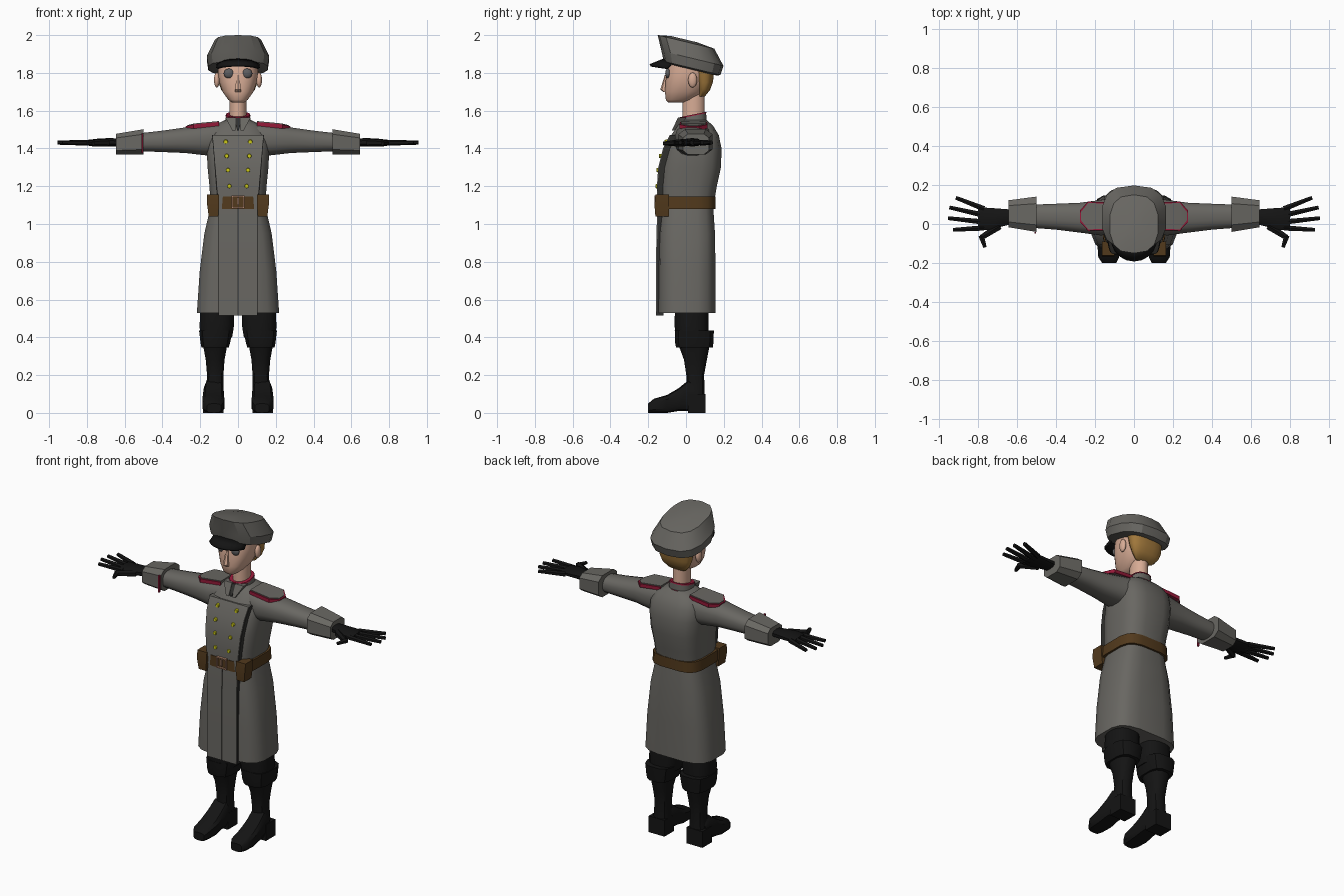
import bpy, bmesh, math
from mathutils import Vector

if "Cube" in bpy.data.objects:
    bpy.data.objects.remove(bpy.data.objects["Cube"])


def material(name, r, g, b):
    m = bpy.data.materials.new(name)
    m.diffuse_color = (r, g, b, 1)
    m.use_nodes = True
    m.node_tree.nodes["Principled BSDF"].inputs["Base Color"].default_value = (r, g, b, 1)
    return m


COAT = material("coat grey", .14, .135, .122)
SEAM = material("seam dark grey", .03, .03, .028)
BLACK = material("black leather", .007, .007, .007)
BROWN = material("brown leather", .085, .042, .012)
SKIN = material("skin", .68, .41, .30)
HAIR = material("golden brown hair", .36, .19, .045)
RED = material("crimson piping", .3, .01, .04)
GOLD = material("yellow buttons", .62, .6, .01)
EYE = material("eye grey", .11, .11, .115)
COPPER = material("copper buckle", .45, .24, .15)


def finish(name, bm, mat, mirror=False, angle=35):
    bmesh.ops.recalc_face_normals(bm, faces=bm.faces)
    me = bpy.data.meshes.new(name)
    bm.to_mesh(me)
    bm.free()
    ob = bpy.data.objects.new(name, me)
    bpy.context.collection.objects.link(ob)
    me.materials.append(mat)
    if mirror:
        ob.modifiers.new("Mirror", 'MIRROR')
    bpy.ops.object.select_all(action='DESELECT')
    ob.select_set(True)
    bpy.context.view_layer.objects.active = ob
    bpy.ops.object.shade_smooth_by_angle(angle=math.radians(angle))
    return ob


def loft(name, rings, mat, axis='z', n=16, power=2.5, mirror=False, shear=0, angle=35):
    """Rings are (position, a0, a1, b0, b1); n=4 gives box sections."""
    bm = bmesh.new()
    loops = []
    for t, a0, a1, b0, b1 in rings:
        loop = []
        for i in range(n):
            w = 2 * math.pi * (i + .5) / n
            c, s = math.cos(w), math.sin(w)
            e = 0 if n == 4 else 2 / power
            a = (a0 + a1) / 2 + (a1 - a0) / 2 * math.copysign(abs(c) ** e, c)
            b = (b0 + b1) / 2 + (b1 - b0) / 2 * math.copysign(abs(s) ** e, s)
            p = {'x': (t, a, b), 'y': (a, t, b), 'z': (a, b, t)}[axis]
            loop.append(bm.verts.new((p[0], p[1], p[2] + shear * p[1])))
        loops.append(loop)
    for l0, l1 in zip(loops, loops[1:]):
        for i in range(n):
            j = (i + 1) % n
            bm.faces.new((l0[i], l0[j], l1[j], l1[i]))
    bm.faces.new(loops[0])
    bm.faces.new(loops[-1])
    return finish(name, bm, mat, mirror, angle)


def body(name, rows, mat, **kw):
    """Rows are (z, half width, front y, back y)."""
    return loft(name, [(z, -w, w, f, b) for z, w, f, b in rows], mat, **kw)


def box(name, x0, x1, y0, y1, z0, z1, mat, mirror=False):
    return loft(name, [(z0, x0, x1, y0, y1), (z1, x0, x1, y0, y1)], mat, n=4, mirror=mirror)


def rod(name, p0, p1, r0, r1, mat, n=6, mirror=False):
    bm = bmesh.new()
    p0, p1 = Vector(p0), Vector(p1)
    bmesh.ops.create_cone(bm, cap_ends=True, segments=n, radius1=r0, radius2=r1, depth=(p1 - p0).length)
    bmesh.ops.rotate(bm, verts=bm.verts, matrix=(p1 - p0).to_track_quat('Z', 'Y').to_matrix())
    bmesh.ops.translate(bm, verts=bm.verts, vec=(p0 + p1) / 2)
    return finish(name, bm, mat, mirror)


def blob(name, centre, size, mat, mirror=False):
    bm = bmesh.new()
    bmesh.ops.create_uvsphere(bm, u_segments=12, v_segments=8, radius=1)
    bmesh.ops.scale(bm, verts=bm.verts, vec=size)
    bmesh.ops.translate(bm, verts=bm.verts, vec=centre)
    return finish(name, bm, mat, mirror, 60)


# Coat body and skirt
body("coat_skirt", [(.53, .22, -.15, .158), (.75, .205, -.15, .158), (.95, .18, -.147, .155),
                    (1.1, .145, -.135, .145)], COAT, power=3.5)
torso = [(1.08, .145, -.145, .145), (1.2, .153, -.147, .165), (1.3, .163, -.14, .187), (1.4, .168, -.115, .19),
         (1.47, .163, -.08, .175), (1.52, .13, -.045, .145), (1.55, .07, -.02, .11)]
body("coat_torso", torso, COAT, power=3.2)

# Double-breasted flap with a dark seam behind its edge
for name, grow, lift, mat in (("flap_seam", .004, .003, SEAM), ("front_flap", 0, .007, COAT)):
    body(name, [(z, .1 + (z - 1.08) * .085 + grow, f - lift, f + .03) for z, w, f, b in torso[:5]],
         mat, n=4)

# Skirt front panels with a centre slit
for name, x0, x1, lift, mat in (("skirt_seam", 0, .104, .003, SEAM), ("skirt_panel", .002, .1, .008, COAT)):
    loft(name, [(.515, x0, x1, -.152 - lift, -.12), (.95, x0, x1, -.149 - lift, -.12),
                (1.1, x0, x1, -.142 - lift, -.11)], mat, n=4, mirror=True)

# Buttons
for i, (x, z, y) in enumerate([(.065, 1.435, -.106), (.06, 1.36, -.134), (.053, 1.285, -.149), (.046, 1.2, -.154)]):
    rod(f"button_{i + 1}", (x, y + .01, z), (x, y - .008, z), .013, .01, GOLD, 10, True)

# Belt, buckle and pouches
body("belt", [(1.08, .162, -.158, .158), (1.145, .16, -.158, .158)], BROWN, power=3.8)
loft("belt_pouch", [(1.04, .105, .155, -.162, -.09), (1.1, .1, .163, -.167, -.09),
                    (1.155, .1, .165, -.162, -.09)], BROWN, n=4, mirror=True)
box("buckle_side", .027, .034, -.168, -.15, 1.083, 1.15, COPPER, True)
box("buckle_prong", -.004, .004, -.168, -.15, 1.1, 1.14, COPPER)
for z in (1.083, 1.143):
    box("buckle_bar", -.034, .034, -.168, -.15, z, z + .007, COPPER)

# Sleeves, turned-back cuffs and shoulder straps
loft("sleeve", [(.08, -.05, .14, 1.375, 1.54), (.17, -.06, .125, 1.362, 1.53), (.28, -.045, .11, 1.375, 1.512),
                (.4, -.03, .105, 1.38, 1.495), (.53, -.02, .1, 1.385, 1.48)], COAT, 'x', mirror=True)
loft("cuff", [(.5, -.045, .145, 1.365, 1.505), (.645, -.02, .125, 1.365, 1.48)], COAT, 'x', 8, 3.5, True)
box("right_cuff_piping", -.512, -.503, -.05, -.04, 1.375, 1.48, RED)
for name, g, lift, mat in (("strap_piping", 0, 0, RED), ("shoulder_strap", .007, .005, COAT)):
    loft(name, [(.1, -.03 + g, .11 - g, 1.52, 1.54 + lift), (.235, -.035 + g, .115 - g, 1.505, 1.527 + lift),
                (.278 - g, .01 + g, .07 - g, 1.502, 1.517 + lift)], mat, 'x', 4, mirror=True)

# Gloved hands
loft("glove", [(.62, .0, .075, 1.412, 1.452), (.68, -.015, .08, 1.41, 1.455), (.74, -.035, .085, 1.412, 1.452),
               (.8, -.03, .088, 1.416, 1.445)], BLACK, 'x', 10, mirror=True)
for i, (y0, x1, y1) in enumerate([(.078, .915, .135), (.045, .948, .085), (.01, .955, .03), (-.02, .93, -.03)]):
    rod(f"finger_{i + 1}", (.77, y0, 1.43), (x1, y1, 1.431), .016, .011, BLACK, mirror=True)
rod("thumb_base", (.69, -.01, 1.43), (.785, -.07, 1.428), .021, .016, BLACK, mirror=True)
rod("thumb_tip", (.785, -.06, 1.428), (.765, -.12, 1.426), .016, .01, BLACK, mirror=True)

# Collar with piping
body("collar_base_piping", [(1.505, .078, -.04, .115), (1.522, .076, -.038, .113)], RED, shear=.25)
body("collar", [(1.5, .072, -.032, .11), (1.565, .064, -.032, .108)], COAT, shear=.2)
body("collar_top_piping", [(1.565, .066, -.034, .11), (1.572, .064, -.032, .108)], RED, shear=.2)
loft("collar_point", [(1.495, .012, .03, -.075, -.03), (1.565, .012, .068, -.042, .0)], COAT, n=4, mirror=True)
loft("collar_opening", [(1.495, -.004, .004, -.073, -.03), (1.56, -.022, .022, -.04, 0)], SEAM, n=4)

# Neck and head
body("neck", [(1.5, .048, -.02, .1), (1.7, .045, -.018, .1)], SKIN, power=2)
body("head", [(1.642, .032, -.095, -.02), (1.658, .053, -.108, .04), (1.7, .083, -.113, .095),
              (1.75, .1, -.11, .12), (1.8, .108, -.106, .135), (1.86, .105, -.09, .135)], SKIN, angle=60)
body("hair", [(1.675, .06, .07, .1), (1.71, .09, .065, .128), (1.75, .105, .055, .143),
              (1.83, .113, .03, .153)], HAIR, angle=60)
loft("nose", [(1.7, -.018, .018, -.122, -.1), (1.712, -.017, .017, -.136, -.1),
              (1.79, -.009, .009, -.112, -.1)], SKIN, n=6, power=2)
blob("ear", (.112, .035, 1.762), (.015, .024, .04), SKIN, True)
blob("eye", (.048, -.096, 1.797), (.028, .014, .026), EYE, True)

# Peaked cap, tipped down toward the back
body("cap", [(1.825, .13, -.105, .165), (1.833, .16, -.118, .182), (1.885, .168, -.13, .198),
             (1.964, .125, -.15, .15), (1.976, .05, -.08, .06)], COAT, n=14, shear=-.24, power=2.7, angle=28)

# Visor
bm = bmesh.new()
rows = []
for k in range(9):
    a = math.radians(-80 + 20 * k)
    s, c = math.sin(a), math.cos(a)
    rows.append((bm.verts.new((.108 * s, -.07 - .045 * c, 1.84 + .03 * c)),
                 bm.verts.new((.112 * s, -.08 - .11 * c, 1.82 + .02 * c))))
for (a, b), (c, d) in zip(rows, rows[1:]):
    bm.faces.new((a, b, d, c))
visor = finish("visor", bm, BLACK)
solid = visor.modifiers.new("Solidify", 'SOLIDIFY')
solid.thickness = .014
solid.offset = 0

# Trousers and boots
loft("trouser_leg", [(.4, .03, .2, -.055, .12), (.46, .02, .205, -.062, .12),
                     (.56, .02, .2, -.06, .12)], BLACK, mirror=True)
loft("boot_top", [(.345, .048, .195, -.055, .145), (.37, .04, .2, -.06, .147),
                  (.435, .028, .208, -.062, .15)], BLACK, n=12, power=3, mirror=True)
loft("boot_shaft", [(.02, .075, .18, .005, .1), (.12, .075, .17, .0, .1), (.2, .076, .165, .0, .097),
                    (.28, .07, .172, -.012, .112), (.36, .055, .187, -.042, .128)], BLACK, n=12, mirror=True)
loft("boot_foot", [(-.2, .09, .165, 0, .05), (-.17, .075, .185, 0, .075), (-.1, .07, .19, 0, .095),
                   (-.04, .073, .187, .01, .13), (.015, .075, .182, .01, .175),
                   (.06, .078, .18, .01, .13)], BLACK, 'y', 10, 3.5, True)
box("boot_heel", .076, .184, .01, .102, 0, .1, BLACK, True)
